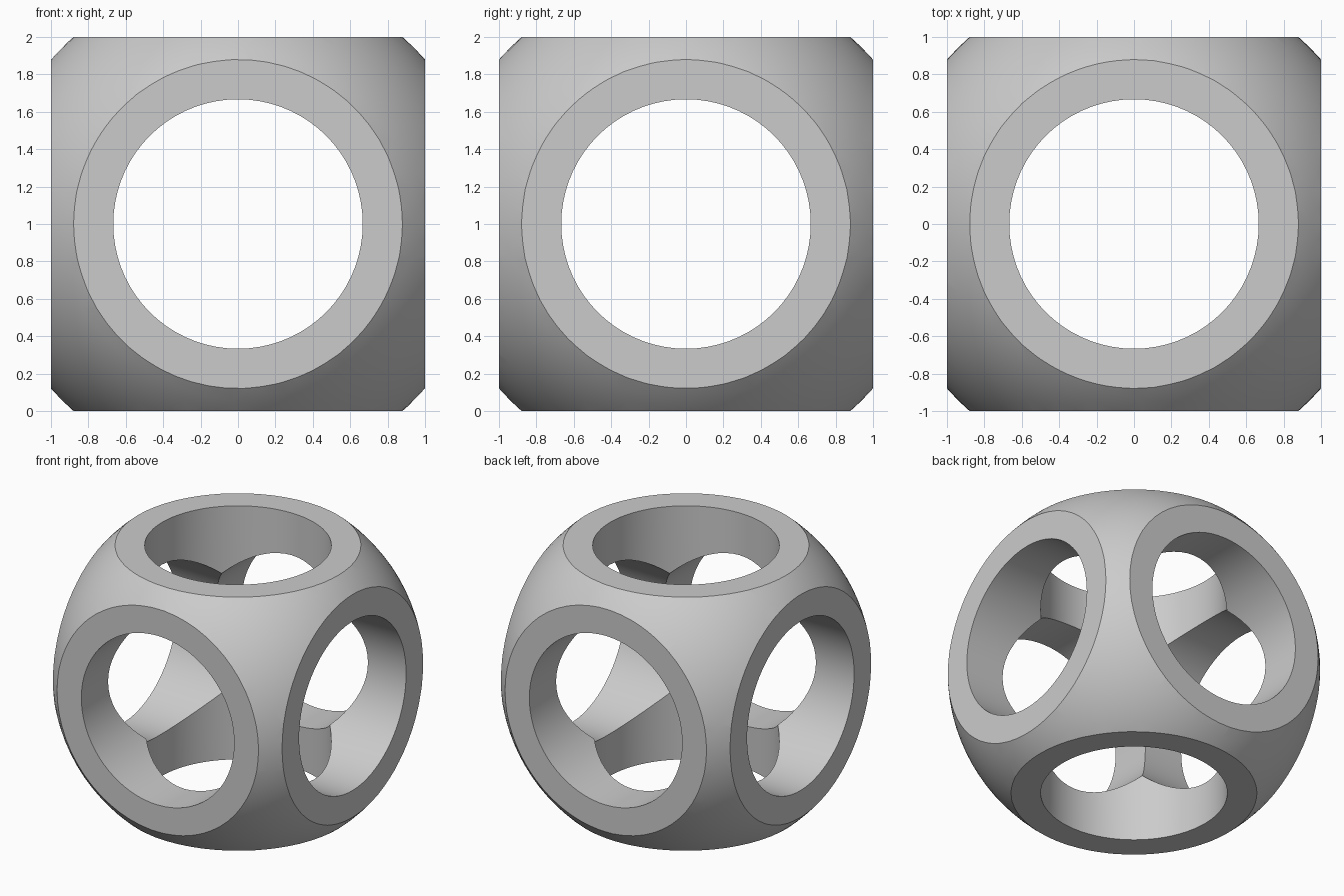
import bpy
from math import pi

if "Cube" in bpy.data.objects:
    bpy.data.objects.remove(bpy.data.objects["Cube"])

BODY_R = 1.332   # sphere radius: leaves flat rings of radius 0.88
HOLE_R = 0.667
CENTRE = (0, 0, 1)


def boolean(target, cutter, operation):
    mod = target.modifiers.new(cutter.name, 'BOOLEAN')
    mod.object = cutter
    mod.operation = operation
    mod.solver = 'EXACT'
    bpy.context.view_layer.objects.active = target
    bpy.ops.object.modifier_apply(modifier=mod.name)
    bpy.data.objects.remove(cutter, do_unlink=True)


# Faceted round body
bpy.ops.mesh.primitive_ico_sphere_add(subdivisions=5, radius=BODY_R, location=CENTRE)
body = bpy.context.object
body.name = "pierced_sphere_body"

# Flatten the six sides with a cube
bpy.ops.mesh.primitive_cube_add(size=2, location=CENTRE)
cube = bpy.context.object
cube.name = "flat_sides"
boolean(body, cube, 'INTERSECT')

# Round through-hole along each axis
for axis, rot in {"z": (0, 0, 0), "y": (pi / 2, 0, 0), "x": (0, pi / 2, 0)}.items():
    bpy.ops.mesh.primitive_cylinder_add(vertices=72, radius=HOLE_R, depth=3,
                                        location=CENTRE, rotation=rot)
    hole = bpy.context.object
    hole.name = "hole_" + axis
    boolean(body, hole, 'DIFFERENCE')

# Soft shading, crisp rims
bpy.ops.object.select_all(action='DESELECT')
body.select_set(True)
bpy.context.view_layer.objects.active = body
bpy.ops.object.shade_smooth_by_angle(angle=pi / 9)
